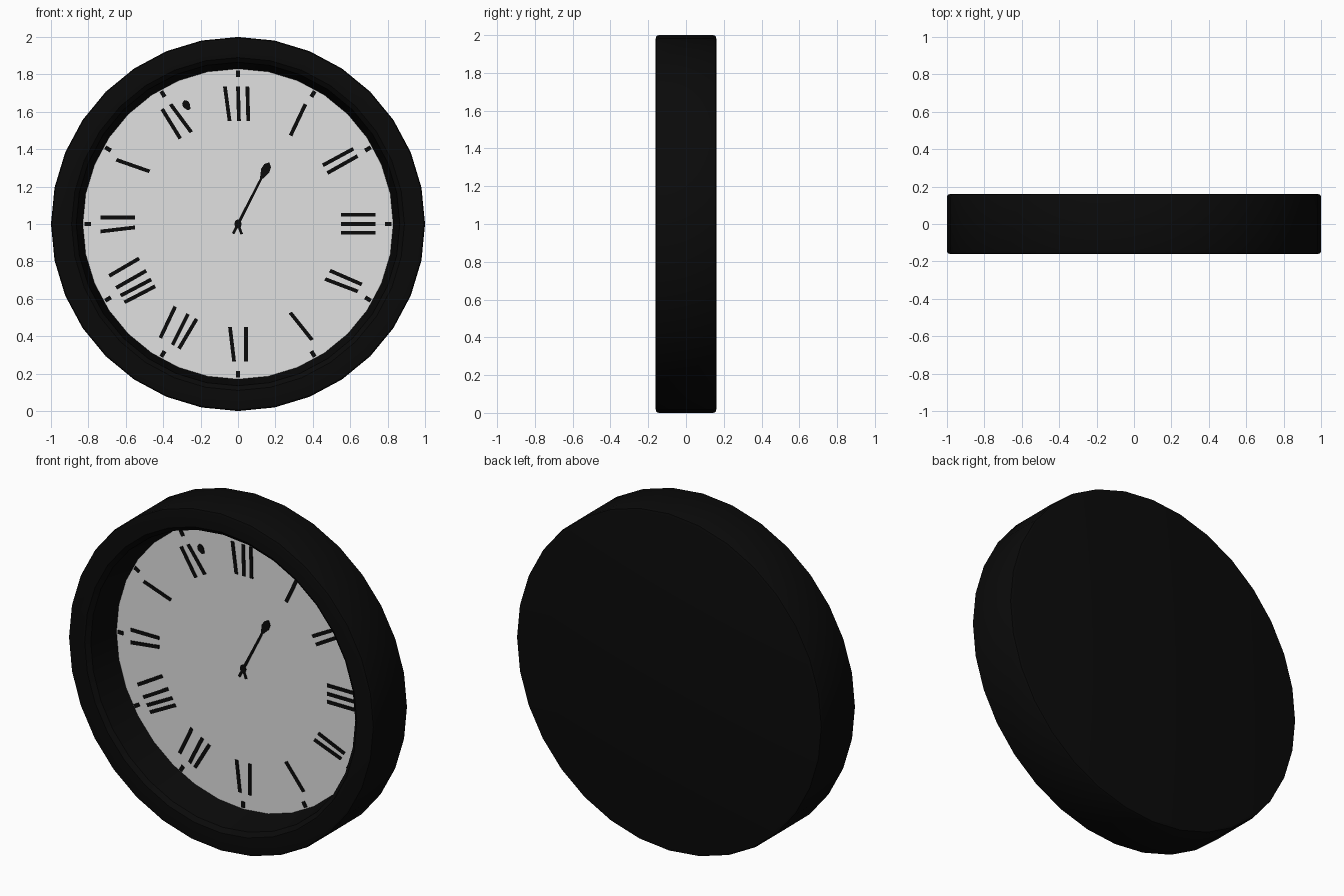
import bpy, bmesh, math

if "Cube" in bpy.data.objects:
    bpy.data.objects.remove(bpy.data.objects["Cube"])

SIDES = 32
DIAL_Y = 0.05


def material(name, c):
    m = bpy.data.materials.new(name)
    m.diffuse_color = (c, c, c, 1)
    m.use_nodes = True
    m.node_tree.nodes["Principled BSDF"].inputs["Base Color"].default_value = m.diffuse_color
    return m


black = material("matte black", 0.003)
pale = material("pale grey white", 0.75)


def finish(bm, name, mat):
    me = bpy.data.meshes.new(name)
    bm.to_mesh(me)
    bm.free()
    me.materials.append(mat)
    ob = bpy.data.objects.new(name, me)
    bpy.context.collection.objects.link(ob)
    return ob


def polar(r, u, deg, y):
    """Dial point at radius r, sideways offset u, clockwise angle from twelve."""
    a = math.radians(deg)
    return (r * math.sin(a) + u * math.cos(a), y, 1 + r * math.cos(a) - u * math.sin(a))


def plate(bm, outline, deg):
    """Thin plate on the dial from (r, u) outline points."""
    back = [bm.verts.new(polar(r, u, deg, DIAL_Y)) for r, u in outline]
    front = [bm.verts.new(polar(r, u, deg, DIAL_Y - 0.005)) for r, u in outline]
    n = len(outline)
    bm.faces.new(front)
    bm.faces.new(back[::-1])
    for i in range(n):
        j = (i + 1) % n
        bm.faces.new((front[i], back[i], back[j], front[j]))
    bmesh.ops.recalc_face_normals(bm, faces=bm.faces)


def bar(bm, deg, r0, u0, r1, u1, w):
    plate(bm, [(r0, u0 - w), (r0, u0 + w), (r1, u1 + w), (r1, u1 - w)], deg)


# Case: lathed profile with flat back, soft edges and a deep front opening
profile = [(0.98, 0.161), (0.995, 0.157), (1.0, 0.145), (1.0, -0.145), (0.995, -0.157),
           (0.98, -0.161), (0.89, -0.161), (0.865, -0.14), (0.83, DIAL_Y)]
bm = bmesh.new()
rings = [[bm.verts.new(polar(r, 0, 360 * i / SIDES, y)) for i in range(SIDES)] for r, y in profile]
for a, b in zip(rings, rings[1:]):
    for i in range(SIDES):
        j = (i + 1) % SIDES
        bm.faces.new((a[i], a[j], b[j], b[i]))
bm.faces.new(rings[0])
# Temporary cap so the normals are solved on a closed body
cap = bm.faces.new(rings[-1])
bmesh.ops.recalc_face_normals(bm, faces=bm.faces)
bmesh.ops.delete(bm, geom=[cap], context='FACES_ONLY')
case = finish(bm, "clock_case", black)
bpy.context.view_layer.objects.active = case
case.select_set(True)
bpy.ops.object.shade_smooth_by_angle(angle=math.radians(30))

# Dial face
bm = bmesh.new()
face = bm.faces.new([bm.verts.new(polar(0.83, 0, 360 * i / SIDES, DIAL_Y)) for i in range(SIDES)])
face.normal_update()
if face.normal.y > 0:
    face.normal_flip()
finish(bm, "dial", pale)

# Hour strokes: (outer offset, inner offset) of each bar around its hour line
strokes = {
    0: [(-.07, -.045), (0, .005), (.05, .055)],
    1: [(-.008, .007)],
    2: [(-.04, -.045), (.005, .003)],
    3: [(-.05, -.05), (0, 0), (.047, .047)],
    4: [(-.051, -.03), (-.008, .022)],
    5: [(-.033, -.005)],
    6: [(.021, .043), (-.043, -.043)],
    7: [(.055, .07), (-.02, -.009), (-.06, -.062)],
    8: [(.104, .105), (.03, .029), (-.018, -.025), (-.059, -.067)],
    9: [(.035, .035), (-.04, -.018)],
    10: [(-.028, .007)],
    11: [(-.044, -.039), (.008, .029)],
}
bm = bmesh.new()
for hour, bars in strokes.items():
    for outer, inner in bars:
        bar(bm, hour * 30, 0.55, inner, 0.735, outer, 0.01)
finish(bm, "hour_strokes", black)

# Small ticks at the dial edge
bm = bmesh.new()
for hour in range(12):
    bar(bm, hour * 30, 0.785, 0, 0.82, 0, 0.011)
finish(bm, "edge_ticks", black)

# Hour hand: slim stem, leaf tip, hub and forked tail
bm = bmesh.new()
plate(bm, [(0, -.008), (.27, -.006), (.32, -.024), (.35, -.02), (.37, 0),
           (.35, .02), (.32, .024), (.27, .006), (0, .008)], 27)
plate(bm, [(.025 * math.cos(i * math.pi / 4), .02 * math.sin(i * math.pi / 4)) for i in range(8)], 0)
for deg in (160, 207):
    bar(bm, deg, 0, 0, 0.058, 0, 0.007)
finish(bm, "hour_hand", black)

# Visible leaf tip of the minute hand
bm = bmesh.new()
plate(bm, [(.665, -.005), (.69, -.02), (.71, -.017), (.722, 0),
           (.71, .017), (.69, .02), (.665, .012)], -23.5)
finish(bm, "minute_hand_tip", black)
